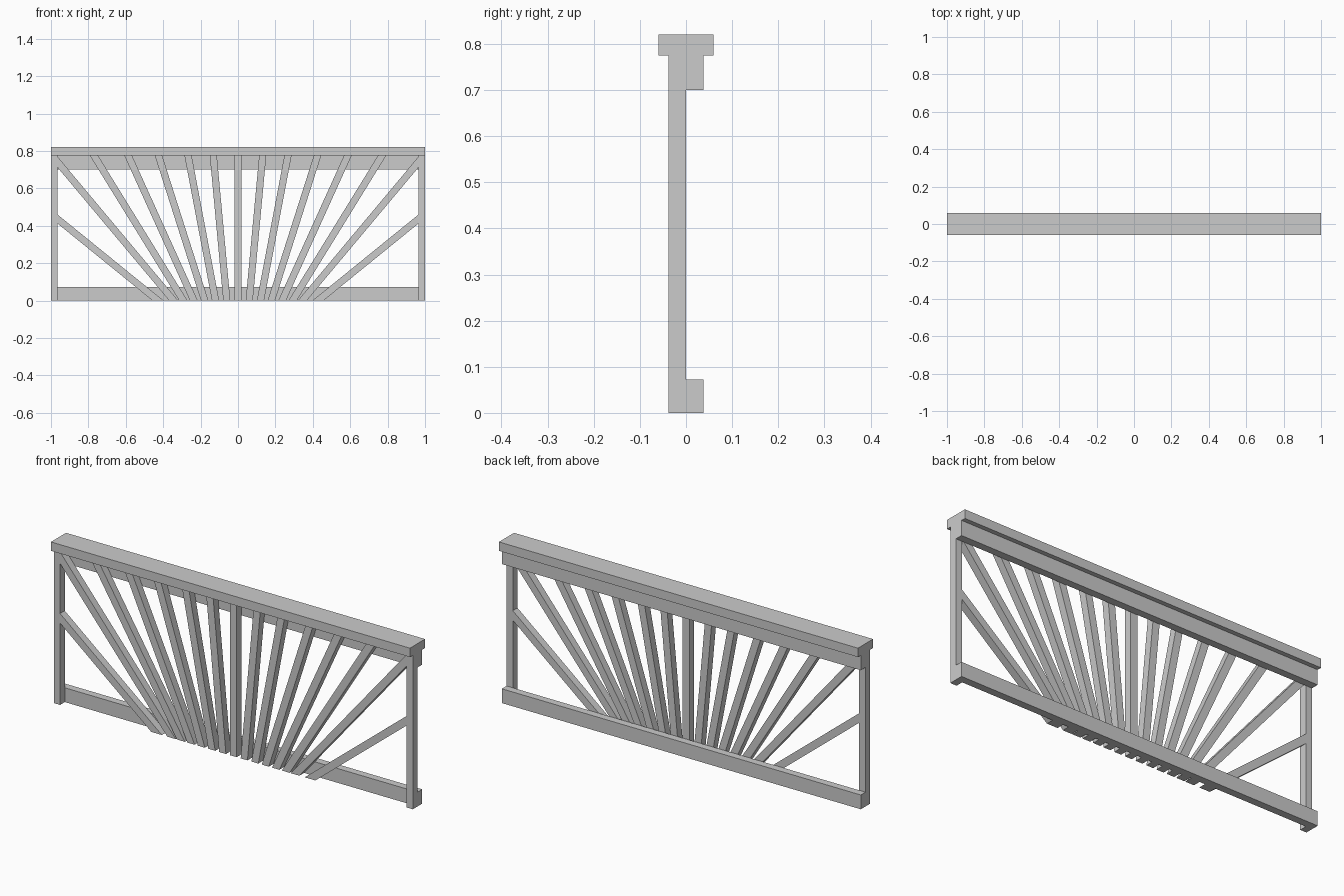
import bpy

if "Cube" in bpy.data.objects:
    bpy.data.objects.remove(bpy.data.objects["Cube"])

W = 0.0375          # timber thickness
TOP = 0.775         # underside of the handrail
INNER = 0.965       # inner face of the end posts


def prism(name, outline, y0, y1):
    """Extrude an x-z outline (counter-clockwise seen from the front) from y0 to y1."""
    n = len(outline)
    verts = [(x, y, z) for y in (y0, y1) for x, z in outline]
    faces = [tuple(range(n)), tuple(range(2 * n - 1, n - 1, -1))]
    faces += [(i, i + n, (i + 1) % n + n, (i + 1) % n) for i in range(n)]
    mesh = bpy.data.meshes.new(name)
    mesh.from_pydata(verts, [], faces)
    obj = bpy.data.objects.new(name, mesh)
    bpy.context.collection.objects.link(obj)
    return obj


def box(name, x0, x1, y0, y1, z0, z1):
    return prism(name, [(x0, z0), (x1, z0), (x1, z1), (x0, z1)], y0, y1)


def both_sides(name, outline):
    """Front-layer part and its mirror image across x = 0."""
    prism(name + "_right", outline, -W, 0)
    prism(name + "_left", [(-x, z) for x, z in reversed(outline)], -W, 0)


# Handrail and the two rails behind the slats
box("handrail", -1, 1, -0.06, 0.06, TOP, 0.82)
box("upper_rail", -1, 1, 0, W, 0.70, TOP)
box("lower_rail", -1, 1, 0, W, 0, 0.072)

# End posts
both_sides("end_post", [(INNER, 0), (1, 0), (1, TOP), (INNER, TOP)])

# Upright centre slat
box("centre_slat", -W / 2, W / 2, -W, 0, 0, TOP)

# Fanned slats reaching the handrail: (bottom centre x, top centre x)
fan = [(0.06, 0.132), (0.12, 0.267), (0.178, 0.425), (0.236, 0.587), (0.292, 0.77)]
for i, (b, t) in enumerate(fan):
    h = W / 2 * (TOP ** 2 + (t - b) ** 2) ** 0.5 / TOP
    both_sides(f"fan_slat_{i + 1}", [(b - h, 0), (b + h, 0), (t + h, TOP), (t - h, TOP)])

# Outer slats cut off against the end posts
both_sides("fan_slat_6", [(0.32, 0), (0.368, 0), (INNER, 0.712), (INNER, 0.77)])
both_sides("fan_slat_7", [(0.398, 0), (0.457, 0), (INNER, 0.412), (INNER, 0.46)])
